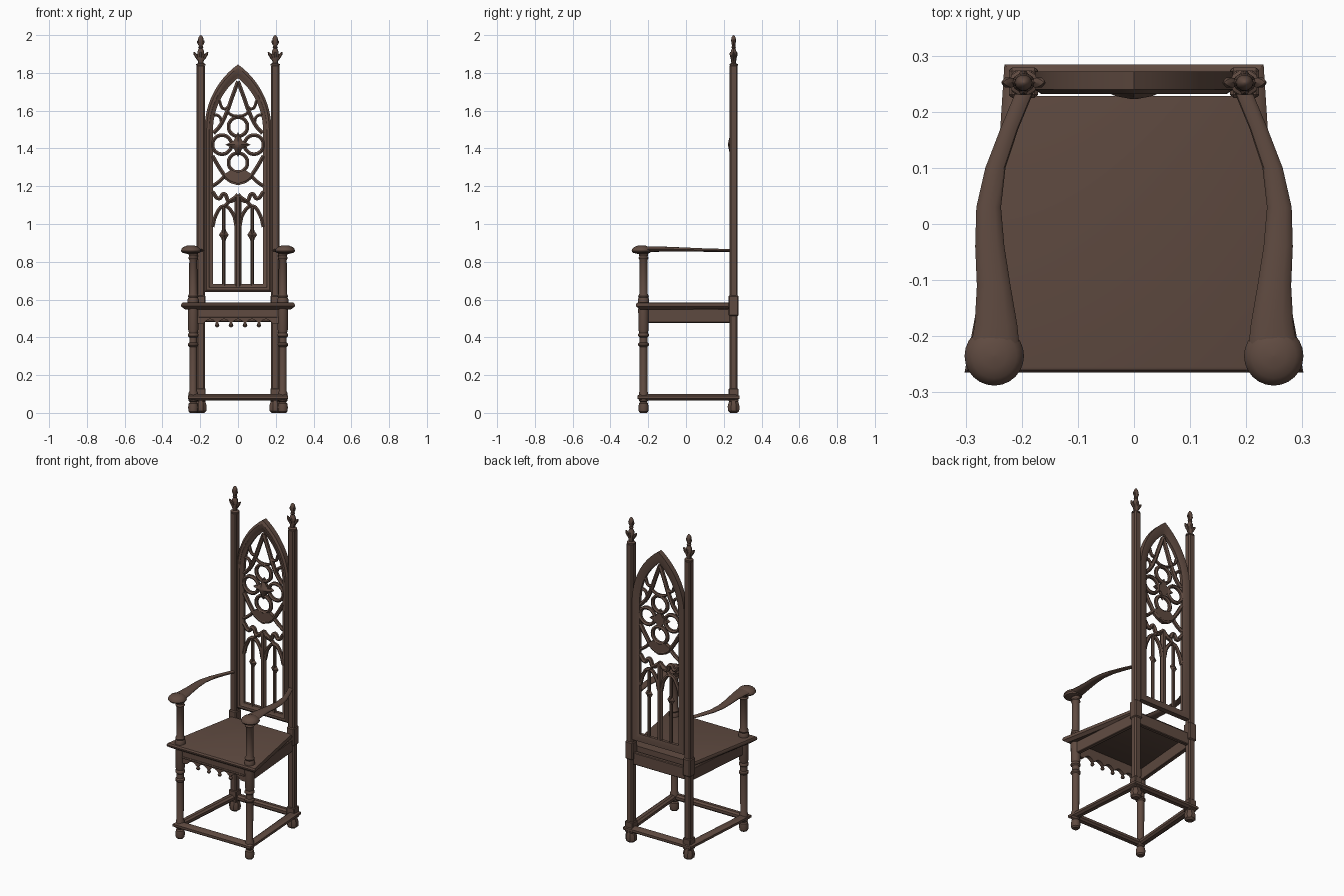
import bpy, bmesh, math
from mathutils import Vector

if "Cube" in bpy.data.objects:
    bpy.data.objects.remove(bpy.data.objects["Cube"])

wood = bpy.data.materials.new("dark brown wood")
wood.diffuse_color = (0.115, 0.069, 0.052, 1)
wood.use_nodes = True
wood.node_tree.nodes["Principled BSDF"].inputs["Base Color"].default_value = wood.diffuse_color


def finish(ob, angle=35):
    ob.data.materials.clear()
    ob.data.materials.append(wood)
    bpy.ops.object.select_all(action='DESELECT')
    ob.select_set(True)
    bpy.context.view_layer.objects.active = ob
    bpy.ops.object.shade_smooth_by_angle(angle=math.radians(angle))
    return ob


def rings(name, loops, cap=True, close=False, bevel=0):
    """Skin a list of point loops into one mesh."""
    bm = bmesh.new()
    vs = [[bm.verts.new(p) for p in lp] for lp in loops]
    n = len(vs[0])
    pairs = list(zip(vs, vs[1:])) + ([(vs[-1], vs[0])] if close else [])
    for a, b in pairs:
        for i in range(n):
            bm.faces.new((a[i], a[(i + 1) % n], b[(i + 1) % n], b[i]))
    if cap and not close:
        bm.faces.new(vs[0][::-1])
        bm.faces.new(vs[-1])
    bmesh.ops.remove_doubles(bm, verts=bm.verts, dist=1e-5)
    if bevel:
        bmesh.ops.bevel(bm, geom=bm.edges[:], offset=bevel, segments=1, affect='EDGES')
    bmesh.ops.recalc_face_normals(bm, faces=bm.faces)
    me = bpy.data.meshes.new(name)
    bm.to_mesh(me)
    bm.free()
    ob = bpy.data.objects.new(name, me)
    bpy.context.collection.objects.link(ob)
    return finish(ob)


def lathe(name, prof, x, y, n=16, sy=1.0, turn=0.0):
    ang = [turn + 2 * math.pi * i / n for i in range(n)]
    return rings(name, [[(x + max(r, .0005) * math.cos(a), y + sy * max(r, .0005) * math.sin(a), z)
                         for a in ang] for r, z in prof])


def box(name, c, s, bevel=0.004):
    x, y, z = [v / 2 for v in s]
    sq = [(-x, -y), (x, -y), (x, y), (-x, y)]
    return rings(name, [[(c[0] + a, c[1] + b, c[2] + h) for a, b in sq] for h in (-z, z)], bevel=bevel)


def beam(name, p, q, w, z0, z1):
    """Upright board between two plan points."""
    p, q = Vector(p), Vector(q)
    n = (q - p).normalized().orthogonal() * w / 2
    plan = [p + n, q + n, q - n, p - n]
    return rings(name, [[(v.x, v.y, z) for v in plan] for z in (z0, z1)], bevel=.003)


def bar(name, pts, r, y=.252, flat=1.2, cyclic=False, smooth=True):
    """Carved tracery bar following (x, z) points."""
    cu = bpy.data.curves.new(name, 'CURVE')
    cu.dimensions = '3D'
    cu.bevel_depth, cu.bevel_resolution, cu.resolution_u = r, 1, 6
    cu.use_fill_caps = True
    sp = cu.splines.new('BEZIER')
    sp.bezier_points.add(len(pts) - 1)
    for b, (x, z) in zip(sp.bezier_points, pts):
        b.co = (x, 0, z)
        b.handle_left_type = b.handle_right_type = 'AUTO' if smooth else 'VECTOR'
    sp.use_cyclic_u = cyclic
    ob = bpy.data.objects.new(name, cu)
    bpy.context.collection.objects.link(ob)
    ob.location.y, ob.scale.y = y, flat
    bpy.ops.object.select_all(action='DESELECT')
    ob.select_set(True)
    bpy.context.view_layer.objects.active = ob
    bpy.ops.object.convert(target='MESH')
    return finish(bpy.context.object, 50)


BX, BY, FX, FY = .197, .252, .237, -.225   # back post and front leg centres

# Seat with moulded edge
def seat_loop(d, z):
    return [(-.302 + d, -.265 + d, z), (.302 - d, -.265 + d, z), (.21 - d, .228, z), (-.21 + d, .228, z)]
rings("seat", [seat_loop(d, z) for d, z in ((.022, .548), (.012, .555), (.002, .562), (0, .572), (.005, .582), (.01, .584))])

# Front apron with five scallops and pendants
bottom = []
for k in range(5):
    for i in range(9):
        u = i / 8
        bottom.append((-.185 + .074 * (k + u), .472 + .025 * math.sin(math.pi * u)))
outline = [(-.215, .55), (-.215, .472)] + bottom + [(.215, .472), (.215, .55)]
rings("front_apron", [[(x, y, z) for x, z in outline] for y in (-.238, -.215)])
bar("apron_moulding", [(-.21, .508), (.21, .508)], .006, y=-.238)
for k in range(4):
    lathe("apron_pendant", [(0, .452), (.008, .456), (.012, .464), (.008, .472), (.005, .482)], -.111 + .074 * k, -.23, 10)
box("back_apron", (0, .25, .52), (.36, .025, .075))

# Low stretcher frame running round the legs
plan = [(-.24, -.232), (.24, -.232), (.205, .258), (-.205, .258)]
def stretch_loop(d, z):
    return [(x + d * (1 if x > 0 else -1), y + d * (1 if y > 0 else -1), z) for x, y in plan]
rings("stretcher_frame", [stretch_loop(d, z) for d, z in
      ((-.022, .076), (-.022, .092), (-.01, .101), (.01, .101), (.026, .09), (.026, .076), (.012, .066), (-.012, .066))],
      close=True)

leg = [(.018, 0), (.025, .008), (.027, .03), (.024, .05), (.017, .057), (.024, .064), (.025, .105), (.02, .115),
       (.021, .35), (.028, .357), (.028, .366), (.021, .373), (.021, .4), (.028, .407), (.028, .416), (.023, .424),
       (.027, .44), (.028, .552)]
arm_post = [(.03, .58), (.03, .6), (.025, .61), (.028, .618), (.022, .63), (.021, .81), (.027, .82), (.022, .83), (.028, .85)]
knob = [(.022, .842), (.046, .848), (.053, .857), (.05, .868), (.04, .878), (.022, .885), (0, .887)]
finial = [(.026, 1.838), (.026, 1.846), (.014, 1.852), (.017, 1.87), (.02, 1.89), (.017, 1.915), (.01, 1.93),
          (.014, 1.936), (.01, 1.942), (.013, 1.96), (.016, 1.972), (.012, 1.988), (.006, 1.997), (0, 2.0)]
# Arm centreline: y, x, half width, z middle, half thickness
arm = [(.235, .195, .016, .86, .007), (.17, .222, .016, .861, .008), (.1, .247, .018, .862, .009),
       (.03, .259, .022, .864, .010), (-.04, .257, .026, .866, .011), (-.11, .250, .030, .867, .013),
       (-.18, .246, .038, .867, .015), (-.23, .248, .045, .866, .015)]

for s in (-1, 1):
    # Front leg, arm post and arm
    lathe("front_leg", leg, s * FX, FY, 16)
    lathe("arm_post", arm_post, s * FX, FY, 16)
    lathe("arm_knob", knob, s * .249, -.235, 24)
    rings("armrest", [[(s * x + w * math.cos(a), y, z + t * math.sin(a))
                       for a in [2 * math.pi * i / 12 for i in range(12)]] for y, x, w, z, t in arm])
    beam("side_apron", (s * FX, FY), (s * BX, BY), .025, .477, .55)

    # Back post: foot, panelled plinth, shaft
    lathe("back_foot", [(.02, 0), (.032, .01), (.034, .035), (.028, .055), (.024, .07)], s * BX, BY, 8, turn=math.pi / 8)
    box("back_leg_block", (s * BX, BY, .095), (.052, .052, .07))
    box("back_leg", (s * BX, BY, .32), (.042, .042, .42), .007)
    box("back_post_block", (s * BX, BY, .568), (.052, .054, .11), .006)
    box("back_post", (s * BX, BY, 1.22), (.043, .043, 1.245), .007)

    # Leafy finial with side crockets
    lathe("finial", finial, s * BX, BY, 10, .9)
    for z, h, r, out in ((1.862, .045, .010, .024), (1.94, .028, .006, .012)):
        for dx, dy in ((1, 0), (-1, 0), (0, .45), (0, -.45)):
            cx = [(0, .5), (.4, .9), (.75, 1), (1, .6), (1.1, .05)]
            rings("finial_leaf", [[(s * BX + dx * out * (.4 + u) + r * w * math.cos(a),
                                    BY + dy * out * (.4 + u) + r * w * math.sin(a), z + h * u)
                                   for a in [math.pi / 3 * i for i in range(6)]] for u, w in cx])

# Pointed frame of the back, swept as a moulding
def arch(w, z0, zs, top, n=12):
    h = top - zs
    R = (h * h + w * w) / (2 * w)
    t = math.asin(h / R)
    half = [(w - R + R * math.cos(t * i / n), zs + R * math.sin(t * i / n)) for i in range(n + 1)]
    return [(-w, z0), (w, z0)] + half + [(-x, z) for x, z in half[-2::-1]]
outer, inner = arch(.177, .64, 1.5, 1.845), arch(.132, .682, 1.5, 1.772)
section = [(0, .272), (0, .24), (.25, .232), (.55, .234), (.7, .241), (1, .245), (1, .264), (.6, .272)]
rings("back_frame", [[(a[0] + (b[0] - a[0]) * t, y, a[1] + (b[1] - a[1]) * t) for a, b in zip(outer, inner)]
                     for t, y in section], close=True)

# Rose tracery: four foils, centre boss
def circle(cx, cz, r):
    return [(cx + r * math.cos(i * math.pi / 4), cz + r * math.sin(i * math.pi / 4)) for i in range(8)]
for dx, dz in ((0, 1), (0, -1), (1, 0), (-1, 0)):
    bar("rose_foil", circle(dx * .085, 1.42 + dz * .095, .05), .011, cyclic=True)
    star = [(0, .066), (.022, .022), (.066, 0), (.022, -.022), (0, -.066), (-.022, -.022), (-.066, 0), (-.022, .022)]
rings("rose_boss", [[(x * k, y, 1.42 + z * k) for x, z in star] for k, y in ((1, .262), (1, .243), (.5, .228), (.1, .223))])
wedge = [(-.075, 1.262), (-.04, 1.285), (0, 1.27), (.04, 1.285), (.075, 1.262), (.03, 1.215), (0, 1.205), (-.03, 1.215)]
rings("rose_base", [[(x, y, z) for x, z in wedge] for y in (.24, .264)])

for s in (-1, 1):
    def m(pts):
        return [(s * x, z) for x, z in pts]
    # Upper gable bars and rose surround
    bar("gable_bar", m([(0, 1.755), (.035, 1.66), (.06, 1.59), (.095, 1.52), (.13, 1.48)]), .012)
    bar("gable_cusp", m([(.045, 1.625), (.075, 1.61), (.1, 1.655)]), .009)
    bar("gable_cusp", m([(.0, 1.57), (.03, 1.575), (.06, 1.595)]), .009)
    bar("shoulder_cusp", m([(.085, 1.53), (.1, 1.57), (.13, 1.58)]), .009)
    bar("rose_surround", m([(0, 1.215), (.05, 1.235), (.09, 1.285), (.135, 1.36)]), .012)
    bar("lower_brace", m([(.07, 1.255), (.1, 1.225), (.135, 1.2)]), .011)
    # Cusped ogee band
    bar("ogee_band", m([(.135, 1.17), (.1, 1.135), (.075, 1.16), (.045, 1.12), (0, 1.155)]), .012)
    # Lancet arches and slim mullions
    bar("lancet_arch", m([(.135, .985), (.115, 1.05), (.075, 1.095), (.03, 1.06), (.008, .985)]), .011)
    bar("arch_spandrel", m([(.075, 1.09), (.045, 1.12), (0, 1.15)]), .011)
    bar("slim_mullion", m([(.075, .67), (.075, 1.1)]), .0095, smooth=False)
    lathe("mullion_boss", [(.006, .9), (.014, .925), (.026, .943), (.014, .96), (.006, .985)], s * .075, .252, 4, .6)
bar("centre_mullion", [(0, .67), (0, 1.15)], .018, flat=.9, smooth=False)
